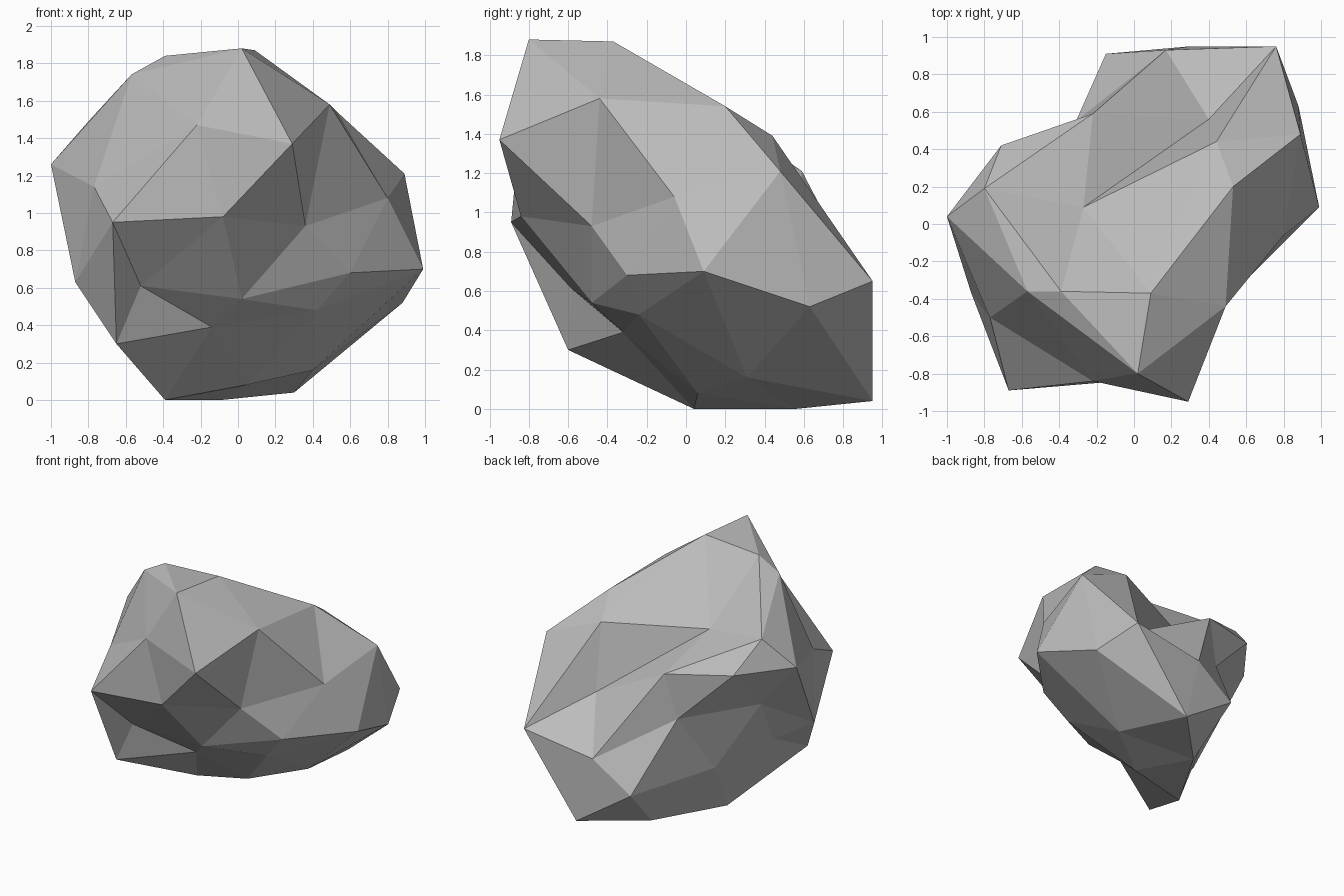
import bpy
import bmesh

# Remove the default object
default_cube = bpy.data.objects.get("Cube")
if default_cube:
    bpy.data.objects.remove(default_cube, do_unlink=True)


def make_material(name, colour):
    material = bpy.data.materials.new(name)
    material.use_nodes = True
    material.diffuse_color = colour
    shader = material.node_tree.nodes["Principled BSDF"]
    shader.inputs["Base Color"].default_value = colour
    shader.inputs["Roughness"].default_value = 0.9
    return material


def add_ring(bm, points):
    """Add one cross-section, given in hundredths of a unit."""
    return [bm.verts.new([value / 100 for value in point]) for point in points]


def add_triangle(bm, *corners):
    """Skip the collapsed triangles that appear where rings narrow."""
    if len(set(corners)) == len(corners):
        bm.faces.new(corners)


def bridge(bm, upper, lower):
    """Join two rings of equal length with a band of triangles."""
    count = len(upper)
    for here in range(count):
        following = (here + 1) % count
        add_triangle(bm, upper[here], lower[here], upper[following])
        add_triangle(bm, upper[following], lower[here], lower[following])


# Cross-sections of the boulder, from its jutting nose to its tail
nose_tip = [(29, -95, 137)]
nose_ring = [(36, -48, 93), (49, -44, 158), (2, -80, 188),
             (-22, -84, 147), (-8, -84, 98)]
shoulder_ring = [(60, -30, 68), (80, -6, 108), (53, 20, 154), (9, -37, 187),
                 (-39, -36, 184), (-57, -36, 174), (-77, -50, 114),
                 (-67, -89, 95), (-52, -58, 61), (2, -48, 54)]
waist_ring = [(99, 9, 70), (89, 48, 121), (44, 44, 139), (-27, 9, 139),
              (-80, 19, 149), (-100, 4, 126), (-87, -37, 63),
              (-65, -60, 30), (-14, -32, 39), (42, -24, 48)]
rump_ring = [(88, 63, 52), (76, 95, 65), (40, 56, 89), (-22, 59, 121),
             (-71, 42, 126), (-68, 3, 88), (-66, -15, 53),
             (-39, 4, 0), (4, 6, 8), (40, 31, 16)]
tail_ring = [(30, 95, 4), (17, 93, 56), (-31, 55, 86),
             (-43, 25, 39), (-9, 56, 0)]
tail_tip = [(-15, 91, 34)]

bm = bmesh.new()
rings = [add_ring(bm, points) for points in
         (nose_tip, nose_ring, shoulder_ring, waist_ring,
          rump_ring, tail_ring, tail_tip)]

# Repeat points of the narrow rings so that every ring has the same length
full = len(waist_ring)
rings[0] *= full
rings[-1] *= full
rings[1] = [vert for vert in rings[1] for side in "ab"]
doubled_tail = [vert for vert in rings[-2] for side in "ab"]
rings[-2] = doubled_tail[1:] + doubled_tail[:1]

for upper, lower in zip(rings, rings[1:]):
    bridge(bm, upper, lower)
bmesh.ops.recalc_face_normals(bm, faces=bm.faces)

# Faceted boulder in plain stone grey
mesh = bpy.data.meshes.new("boulder")
bm.to_mesh(mesh)
bm.free()
mesh.materials.append(make_material("stone grey", (0.5, 0.5, 0.5, 1)))
boulder = bpy.data.objects.new("boulder", mesh)
bpy.context.collection.objects.link(boulder)
